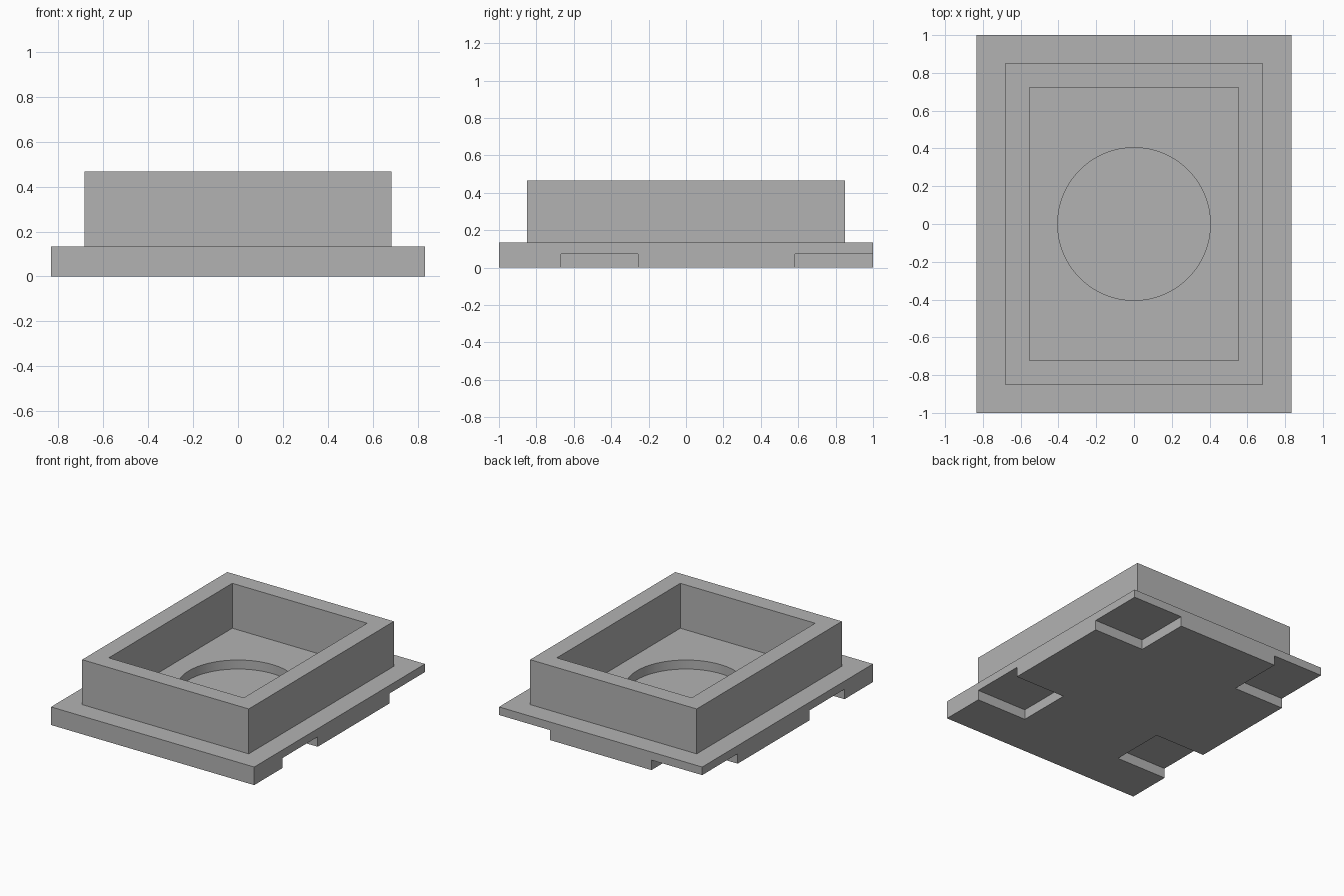
import bpy
import bmesh
from math import radians

if "Cube" in bpy.data.objects:
    bpy.data.objects.remove(bpy.data.objects["Cube"], do_unlink=True)

HALF_X, HALF_Y = 0.833, 1.0
BASE_TOP, WALL_TOP = 0.134, 0.467
NOTCH_TOP, RECESS_FLOOR = 0.074, 0.067
NOTCH_X = 0.417

grey = bpy.data.materials.new("plain grey")
grey.use_nodes = True
colour = (0.45, 0.45, 0.45, 1)
grey.diffuse_color = colour
grey.node_tree.nodes["Principled BSDF"].inputs["Base Color"].default_value = colour


def add_object(name, bm):
    bmesh.ops.recalc_face_normals(bm, faces=bm.faces)
    mesh = bpy.data.meshes.new(name)
    bm.to_mesh(mesh)
    bm.free()
    mesh.materials.append(grey)
    obj = bpy.data.objects.new(name, mesh)
    bpy.context.collection.objects.link(obj)
    return obj


def box(name, low, high):
    bm = bmesh.new()
    bmesh.ops.create_cube(bm, size=1)
    for v in bm.verts:
        v.co = [h if c > 0 else l for c, l, h in zip(v.co, low, high)]
    return add_object(name, bm)


def activate(obj):
    bpy.ops.object.select_all(action="DESELECT")
    obj.select_set(True)
    bpy.context.view_layer.objects.active = obj


def cut(target, cutter):
    cutter.hide_render = True
    mod = target.modifiers.new("cut", "BOOLEAN")
    mod.operation, mod.solver, mod.object = "DIFFERENCE", "EXACT", cutter
    activate(target)
    bpy.ops.object.modifier_apply(modifier=mod.name)
    bpy.data.objects.remove(cutter, do_unlink=True)


# Base plate
base = box("base_plate", (-HALF_X, -HALF_Y, 0), (HALF_X, HALF_Y, BASE_TOP))

# Square notches under the sides and the back corners
for y0, y1 in ((-0.667, -0.256), (0.584, 1.1)):
    for x0, x1 in ((-1, -NOTCH_X), (NOTCH_X, 1)):
        cut(base, box("notch_cutter", (x0, y0, -0.1), (x1, y1, NOTCH_TOP)))

# Shallow round recess in the floor
bm = bmesh.new()
bmesh.ops.create_cone(bm, cap_ends=True, segments=96, radius1=0.404, radius2=0.404, depth=0.2)
bmesh.ops.translate(bm, verts=bm.verts, vec=(0, 0, RECESS_FLOOR + 0.1))
cut(base, add_object("recess_cutter", bm))
activate(base)
bpy.ops.object.shade_smooth_by_angle(angle=radians(30))

# Rectangular wall standing on the plate: outer side, rim, inner side
bm = bmesh.new()
loops = []
for hx, hy, z in ((0.683, 0.85, BASE_TOP), (0.683, 0.85, WALL_TOP),
                  (0.553, 0.723, WALL_TOP), (0.553, 0.723, BASE_TOP)):
    loops.append([bm.verts.new((sx * hx, sy * hy, z))
                  for sx, sy in ((-1, -1), (1, -1), (1, 1), (-1, 1))])
for a, b in zip(loops, loops[1:]):
    for i in range(4):
        j = (i + 1) % 4
        bm.faces.new((a[i], a[j], b[j], b[i]))
add_object("raised_wall", bm)
